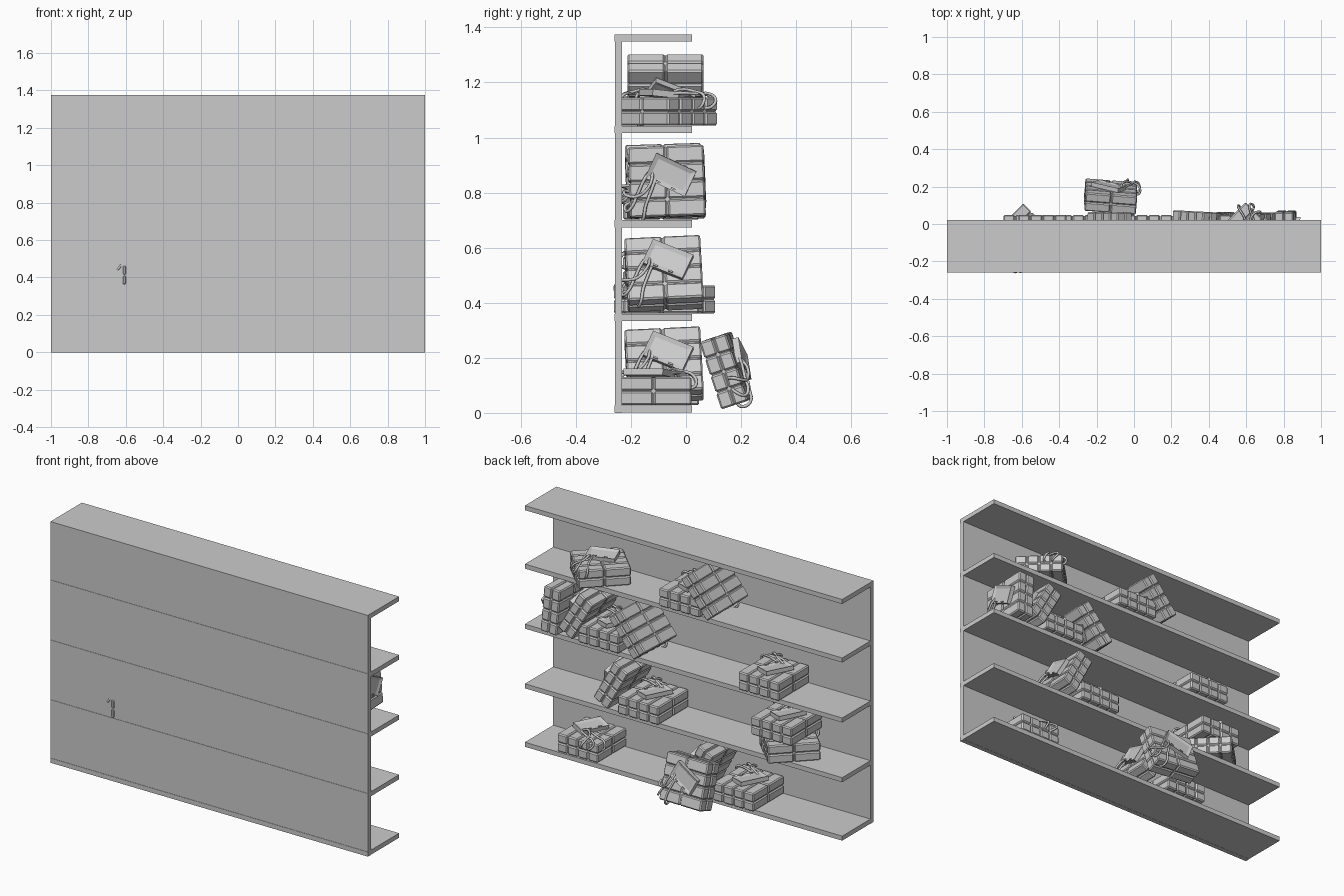
import bpy, bmesh, math
from mathutils import Matrix, Vector

if "Cube" in bpy.data.objects:
    bpy.data.objects.remove(bpy.data.objects["Cube"])

L, W, H = 0.26, 0.28, 0.105      # brick bundle size


def add_box(bm, size, loc):
    m = Matrix.Translation(loc) @ Matrix.Diagonal((*size, 1))
    return bmesh.ops.create_cube(bm, size=1, matrix=m)["verts"]


def to_mesh(bm, name):
    me = bpy.data.meshes.new(name)
    bm.to_mesh(me)
    bm.free()
    return me


def place(name, me, matrix=Matrix()):
    ob = bpy.data.objects.new(name, me)
    bpy.context.collection.objects.link(ob)
    ob.matrix_world = matrix
    return ob


def slab(name, lo, hi):
    lo, hi = Vector(lo), Vector(hi)
    bm = bmesh.new()
    add_box(bm, hi - lo, (lo + hi) / 2)
    return place(name, to_mesh(bm, name))


# Open rack: back panel and five shelves
slab("back_panel", (-1, -0.258, 0), (1, -0.232, 1.375))
SHELF = [0.027, 0.36, 0.70, 1.042, 1.375]
for i, z in enumerate(SHELF):
    slab(f"shelf_{i}", (-1, -0.26, z - 0.026), (1, 0.022, z))


# Bundle of 4 x 2 x 2 bevelled bricks around a filler core
def bricks_mesh():
    bm = bmesh.new()
    for i in range(4):
        for j in range(2):
            for k in range(2):
                add_box(bm, (L / 4 - 0.004, W / 2 - 0.004, H / 2 - 0.003),
                        ((i - 1.5) * L / 4, (j - 0.5) * W / 2, (k - 0.5) * H / 2))
    bmesh.ops.bevel(bm, geom=bm.edges[:], offset=0.006, segments=1, affect='EDGES')
    add_box(bm, (L - 0.016, W - 0.016, H - 0.014), (0, 0, 0))
    return to_mesh(bm, "bricks")


# Control box with a recessed screen and two small buttons
def device_mesh():
    bm = bmesh.new()
    add_box(bm, (0.16, 0.10, 0.024), (0, 0, 0))
    bm.normal_update()
    top = max(bm.faces, key=lambda f: f.calc_center_median().z)
    bmesh.ops.inset_region(bm, faces=[top], thickness=0.016, use_even_offset=True)
    bmesh.ops.translate(bm, verts=top.verts[:], vec=(0, 0, -0.007))
    for x in (-0.03, 0.03):
        add_box(bm, (0.018, 0.006, 0.006), (x, -0.042, 0.013))
    m = (Matrix.Translation((-0.022, 0.015, H / 2 + 0.012)) @ Matrix.Rotation(math.radians(63), 4, 'Z')
         @ Matrix.Rotation(math.radians(6), 4, 'X'))
    bm.transform(m)
    return to_mesh(bm, "device")


# Looping cables from the control box over the edge of the bundle
def wires_mesh():
    t = H / 2
    paths = [
        [(-0.05, -0.05, t + .01), (-.01, -.08, t + .015), (.05, -.11, t + .012), (.09, -.13, t + .012),
         (.105, -.148, t - .005), (.08, -.152, t - .035), (.07, -.13, t - .04)],
        [(-0.03, -0.05, t + .01), (0.01, -.06, t + .028), (.05, -.10, t + .02), (.05, -.143, t + .006),
         (.03, -.154, t - .03), (.03, -.13, t - .045)],
        [(-0.01, -0.04, t + .01), (.04, -.06, t + .015), (.09, -.08, t + .012), (.135, -.09, t + .002),
         (.14, -.10, t - .035), (.12, -.10, t - .045)],
    ]
    cu = bpy.data.curves.new("wires", 'CURVE')
    cu.dimensions = '3D'
    cu.bevel_depth = 0.006
    cu.bevel_resolution = 1
    cu.resolution_u = 4
    cu.use_fill_caps = True
    for p in paths:
        s = cu.splines.new('BEZIER')
        s.bezier_points.add(len(p) - 1)
        for bp, co in zip(s.bezier_points, p):
            bp.co = co
            bp.handle_left_type = bp.handle_right_type = 'AUTO'
    return cu


PARTS = {"bricks": bricks_mesh(), "device": device_mesh(), "wires": wires_mesh()}


def pack(name, x, y, base, yaw=0, tilt=0, roll=0):
    """Rest a bundle on height base, tilted about its own y axis then yawed."""
    r = (Matrix.Rotation(math.radians(yaw), 4, 'Z') @ Matrix.Rotation(math.radians(tilt), 4, 'Y')
         @ Matrix.Rotation(math.radians(roll), 4, 'Z'))
    half = sum(abs(r[2][i]) * d / 2 for i, d in enumerate((L, W, H)))
    m = Matrix.Translation((x, y, base + half)) @ r
    for part, data in PARTS.items():
        place(f"{name}_{part}", data, m)


s0, s1, s2, s3, _ = SHELF
# Top shelf
pack("top_turned", 0.59, -0.072, s3, yaw=135)
pack("top_flat", 0.01, -0.09, s3)
pack("top_leaning", -0.13, -0.075, s3, tilt=130)
# Upper middle shelf
pack("upper_standing", 0.81, -0.07, s2, tilt=86, roll=2)
pack("upper_tilted", 0.66, -0.08, s2, tilt=60, roll=2)
pack("upper_flat", 0.52, -0.09, s2)
pack("upper_leaning", 0.32, -0.07, s2, tilt=130, yaw=-3)
pack("upper_single", -0.49, -0.09, s2)
# Lower middle shelf
pack("lower_tilted", 0.44, -0.08, s1, tilt=62, roll=3)
pack("lower_flat", 0.27, -0.09, s1)
pack("lower_turned", -0.60, -0.078, s1, yaw=-45)
pack("lower_stacked", -0.57, -0.09, s1 + H)
# Bottom shelf and the one leaning in front of it
pack("bottom_single", 0.67, -0.118, s0, yaw=180)
pack("bottom_tilted", -0.10, -0.08, s0, tilt=64, roll=3)
pack("bottom_flat", -0.33, -0.09, s0)
pack("front_leaning", -0.125, 0.147, 0.01, yaw=85, tilt=72, roll=2)
